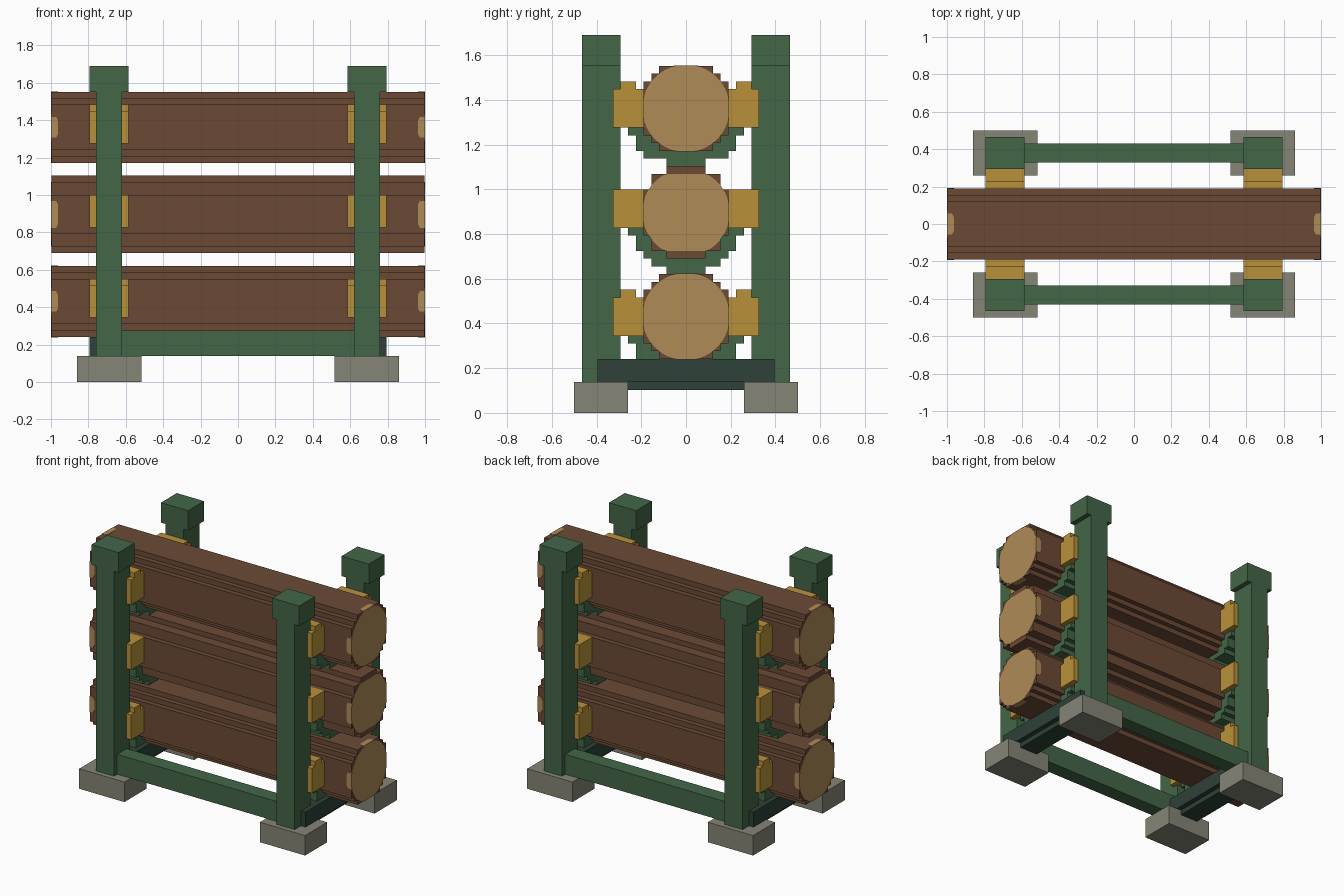
import bpy, bmesh, math

if "Cube" in bpy.data.objects:
    bpy.data.objects.remove(bpy.data.objects["Cube"])

U = 2 / 58  # one grid block


def material(name, rgb):
    def lin(c):
        c /= 255
        return c / 12.92 if c <= 0.04045 else ((c + 0.055) / 1.055) ** 2.4
    col = (*[lin(c) for c in rgb], 1)
    m = bpy.data.materials.new(name)
    m.use_nodes = True
    m.diffuse_color = col
    m.node_tree.nodes["Principled BSDF"].inputs["Base Color"].default_value = col
    return m


GREEN = material("green paint", (67, 103, 72))
DARK = material("dark green paint", (46, 66, 56))
BARK = material("brown bark", (107, 74, 53))
WOOD = material("cut wood", (176, 139, 88))
GOLD = material("gold pads", (185, 145, 58))
STONE = material("grey stone", (133, 133, 118))


def prism(name, outline, axis, lo, hi, mat):
    """Extrude an outline along an axis; outline is (y,z), (x,z) or (x,y). Block units."""
    bm = bmesh.new()

    def place(p, d):
        c = list(p)
        c.insert(axis, d)
        return bm.verts.new([k * U for k in c])
    a = [place(p, lo) for p in outline]
    b = [place(p, hi) for p in outline]
    bm.faces.new(a)
    bm.faces.new(b)
    n = len(a)
    for i in range(n):
        j = (i + 1) % n
        bm.faces.new((a[i], a[j], b[j], b[i]))
    bmesh.ops.recalc_face_normals(bm, faces=bm.faces)
    me = bpy.data.meshes.new(name)
    bm.to_mesh(me)
    bm.free()
    me.materials.append(mat)
    ob = bpy.data.objects.new(name, me)
    bpy.context.collection.objects.link(ob)
    return ob


def box(name, x, y, z, mat):
    return prism(name, [(y[0], z[0]), (y[1], z[0]), (y[1], z[1]), (y[0], z[1])],
                 0, x[0], x[1], mat)


def span(s, a, b):
    return tuple(sorted((s * a, s * b)))


def stepped(rows):
    """Symmetric stepped outline from (half width, bottom, top) rows, lowest first."""
    right = [p for w, z0, z1 in rows for p in ((w, z0), (w, z1))]
    pts = right + [(-w, z) for w, z in reversed(right)]
    # drop the doubled points where two rows share a width
    return [p for i, p in enumerate(pts) if p != pts[i - 1]]


SIDES = ((1, "left"), (-1, "right"))
ENDS = ((-1, "front"), (1, "back"))

# Frame: feet, posts, caps, rails and cross beams
for sx, side in SIDES:
    for sy, end in ENDS:
        tag = f"{end}_{side}"
        box(f"foot_{tag}", span(sx, 15, 25), span(sy, 7.5, 14.5), (0, 4), STONE)
        box(f"post_{tag}", span(sx, 18, 22), span(sy, 8.5, 13.5), (4, 45), GREEN)
        box(f"post_cap_{tag}", span(sx, 17, 23), span(sy, 8.5, 13.5), (45, 49), GREEN)
    box(f"cross_beam_{side}", span(sx, 17, 23), (-11.5, 11.5), (4, 7), DARK)
    box(f"cross_beam_keel_{side}", span(sx, 18, 22), (-7.5, 7.5), (3, 4), DARK)
for sy, end in ENDS:
    box(f"rail_{end}", (-18, 18), span(sy, 9.5, 12.5), (4, 8), GREEN)

# Log sections as (half width, half height) steps, and cradle rows beneath them
ROUND = [(3.5, 5.5), (4.5, 4.5), (5.5, 3.5)]
TALL = [(2.5, 6), (4.5, 5), (5.5, 3)]
TIERS = [
    ("bottom", 12.5, ROUND, [(6.5, 7, 9), (7.5, 9, 10)], 10, True),
    ("middle", 26, TALL, [(2.5, 18, 19), (4.5, 19, 20), (5.5, 20, 21),
                          (6.5, 21, 23), (7.5, 23, 24)], 24, False),
    ("top", 39.5, ROUND, [(2.5, 32, 33), (5.5, 33, 34), (6.5, 34, 36),
                          (7.5, 36, 37)], 37, True),
]
T = 0.06  # plate thickness

for tier, zc, steps, cradle, pad_z, stepped_pad in TIERS:
    # Log with a stepped round section
    heights = [h for _, h in steps]
    rows = []
    for (w, h), inner in zip(steps, heights[1:] + [None]):
        if inner is None:
            rows.append((w, zc - h, zc + h))
        else:
            rows.append((w, zc - h, zc - inner))
    rows += [(w, 2 * zc - z1, 2 * zc - z0) for w, z0, z1 in reversed(rows[:-1])]
    prism(f"{tier}_log", stepped(rows), 0, -29 + T, 29 - T, BARK)

    # Pale cut face, clipped to the section
    zmax = 5.5 if steps is ROUND else 5
    disc = []
    for i in range(48):
        a = 2 * math.pi * (i + 0.5) / 48
        y, z = 5.68 * math.cos(a), 5.68 * math.sin(a)
        disc.append((max(-5.5, min(5.5, y)), zc + max(-zmax, min(zmax, z))))

    for sx, side in SIDES:
        prism(f"{tier}_log_cut_{side}", disc, 0, *span(sx, 29 - T, 29), WOOD)

        # Pale patches wrapping over the log edges
        def patch(r, c):
            return [(sx * 28.97, c - r), (sx * 28.2, c - r), (sx * 27.9, c - r + 0.6),
                    (sx * 27.9, c + r - 0.6), (sx * 28.2, c + r), (sx * 28.97, c + r)]
        for s, end in ENDS:
            prism(f"{tier}_log_{end}_patch_{side}", patch(1.6 if stepped_pad else 2.1, zc),
                  1, *span(s, 5.5, 5.5 + T), WOOD)
            if stepped_pad:
                level = "upper" if s > 0 else "lower"
                z0, z1 = span(s, 5.5, 5.5 + T)
                prism(f"{tier}_log_{level}_patch_{side}", patch(1.6, 0),
                      2, zc + z0, zc + z1, WOOD)

        # Curved cradle under the log
        prism(f"{tier}_cradle_{side}", stepped(cradle), 0, *span(sx, 18, 22), GREEN)

        # Gold pads gripping the log from both sides
        for sy, end in ENDS:
            b, t = pad_z, pad_z + 5
            pad = [(5.5, b), (9.5, b), (9.5, t), (5.5, t)]
            if stepped_pad:
                pad[3:3] = [(8.5, t), (8.5, t + 1), (6.5, t + 1), (6.5, t)]
            prism(f"{tier}_pad_{end}_{side}", [(sy * y, z) for y, z in pad],
                  0, *span(sx, 17, 23), GOLD)
